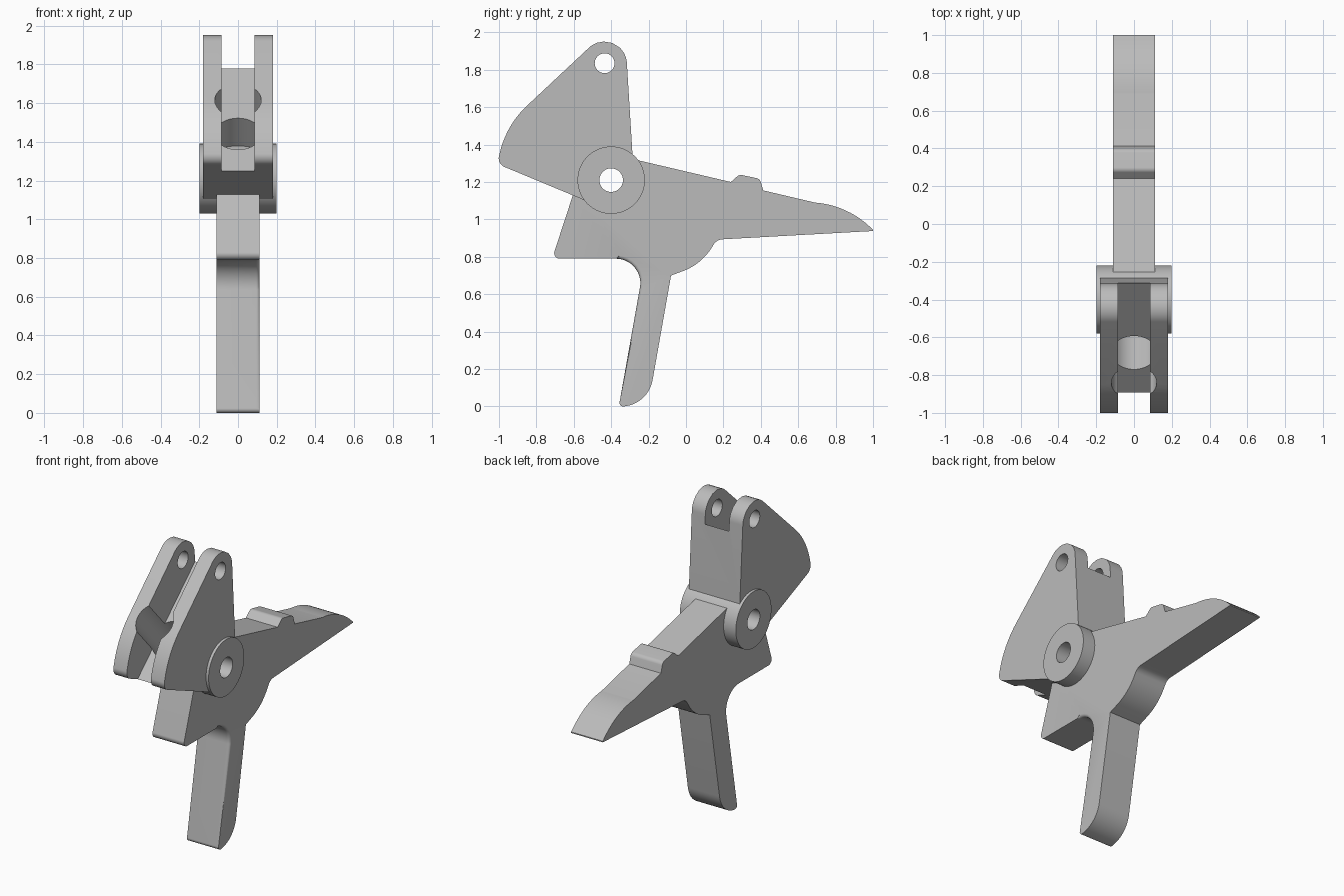
import bpy, bmesh
from math import tan, radians
from mathutils import Vector, Matrix

cube = bpy.data.objects.get("Cube")
if cube:
    bpy.data.objects.remove(cube, do_unlink=True)

steel = bpy.data.materials.new("steel_grey")
steel.use_nodes = True
GREY = (0.5, 0.5, 0.5, 1)
steel.diffuse_color = GREY
steel.node_tree.nodes["Principled BSDF"].inputs["Base Color"].default_value = GREY


def rounded(corners, steps=10):
    """Turn (y, z, radius) corners into a filleted outline."""
    outline = []
    for i, (y, z, radius) in enumerate(corners):
        corner = Vector((y, z))
        if not radius:
            outline.append(corner)
            continue
        before = (Vector(corners[i - 1][:2]) - corner).normalized()
        after = (Vector(corners[(i + 1) % len(corners)][:2]) - corner).normalized()
        half = before.angle(after) / 2
        start = corner + before * radius / tan(half)
        end = corner + after * radius / tan(half)
        centre = corner + (before + after).normalized() * (radius ** 2 + (start - corner).length ** 2) ** 0.5
        for k in range(steps + 1):
            arm = start.lerp(end, k / steps) - centre
            outline.append(centre + arm.normalized() * radius)
    return outline


def finish(bm, name):
    bmesh.ops.recalc_face_normals(bm, faces=bm.faces)
    mesh = bpy.data.meshes.new(name)
    bm.to_mesh(mesh)
    bm.free()
    mesh.materials.append(steel)
    obj = bpy.data.objects.new(name, mesh)
    bpy.context.collection.objects.link(obj)
    return obj


def plate(name, corners, half_width, soften=None):
    """Extrude a side outline across x; optionally round chosen +x edges."""
    bm = bmesh.new()
    face = bm.faces.new([bm.verts.new((-half_width, p.x, p.y)) for p in rounded(corners)])
    grown = bmesh.ops.extrude_face_region(bm, geom=[face])["geom"]
    bmesh.ops.translate(bm, vec=(2 * half_width, 0, 0),
                        verts=[g for g in grown if isinstance(g, bmesh.types.BMVert)])
    if soften:
        edges = [e for e in bm.edges if all(v.co.x > 0 for v in e.verts)
                 and soften((e.verts[0].co + e.verts[1].co) / 2)]
        bmesh.ops.bevel(bm, geom=edges, offset=0.018, segments=4, profile=0.5, affect='EDGES')
    return finish(bm, name)


def rod(name, start, end, radius):
    start, end = Vector(start), Vector(end)
    bm = bmesh.new()
    turn = (end - start).to_track_quat('Z', 'Y').to_matrix().to_4x4()
    bmesh.ops.create_cone(bm, cap_ends=True, segments=64, radius1=radius, radius2=radius,
                          depth=(end - start).length,
                          matrix=Matrix.Translation((start + end) / 2) @ turn)
    return finish(bm, name)


def cross_rod(name, y, z, radius, half_width):
    return rod(name, (-half_width, y, z), (half_width, y, z), radius)


def combine(target, tool, operation):
    """Apply a boolean and discard the tool."""
    mod = target.modifiers.new(operation, 'BOOLEAN')
    mod.object, mod.operation, mod.solver = tool, operation, 'EXACT'
    graph = bpy.context.evaluated_depsgraph_get()
    mesh = bpy.data.meshes.new_from_object(target.evaluated_get(graph))
    target.modifiers.clear()
    target.data = mesh
    bpy.data.objects.remove(tool, do_unlink=True)


# Forked upper arm, filled at the back
fork = plate("forked_lever", [
    (-1.01, 1.297, .05), (-.96, 1.505, .5), (-.332, 2.093, .12),
    (-.28, 1.25, 0), (-.5, 1.085, 0)], .18)

# Sloping slot between the fork cheeks, spring bore and pin hole
combine(fork, plate("slot_cutter", [
    (-1.2, .966, 0), (-.1, 1.973, 0), (-.1, 2.2, 0), (-1.2, 2.2, 0)], .085), 'DIFFERENCE')
mouth, inward = Vector((0, -.685, 1.445)), Vector((0, .676, -.737))
combine(fork, rod("bore_cutter", mouth - inward * .6, mouth + inward * .27, .12), 'DIFFERENCE')
combine(fork, cross_rod("pin_cutter", -.435, 1.835, .053, .5), 'DIFFERENCE')

# Lower body with rear arm and hanging finger leg
body = plate("lower_lever", [
    (-.4, 1.35, 0), (.24, 1.2, 0), (.285, 1.24, .03), (.395, 1.217, .03),
    (.413, 1.155, 0), (.69, 1.09, 0), (.86, 1.075, .48), (1, .945, 0), (1, .938, 0),
    (.165, .892, .06), (.08, .76, .3), (-.08, .7, 0), (-.2, .02, .17),
    (-.36, -.004, .02), (-.219, .79, .13), (-.716, .79, .03), (-.57, 1.236, 0)],
    .112, lambda m: -.4 < m.y < -.336 + .174 * m.z and .03 < m.z < .8)
combine(fork, body, 'UNION')

# Pivot hub with its through hole
combine(fork, cross_rod("hub", -.4, 1.21, .18, .198), 'UNION')
combine(fork, cross_rod("pivot_cutter", -.4, 1.21, .063, .5), 'DIFFERENCE')

bpy.context.view_layer.objects.active = fork
fork.select_set(True)
bpy.ops.object.shade_smooth_by_angle(angle=radians(30))
